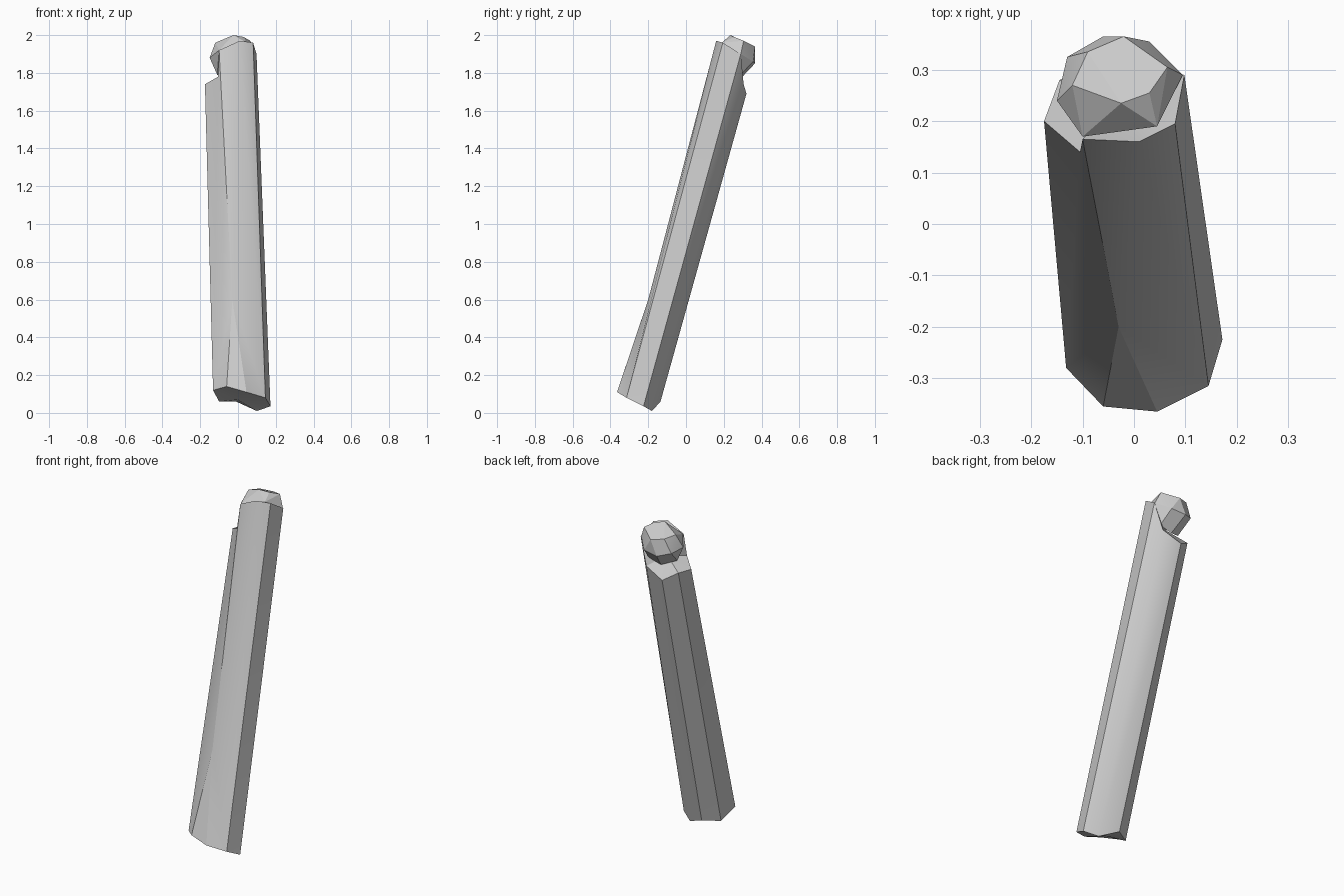
import bpy
import bmesh
import math
from mathutils import Vector

# Remove only the default cube
default_cube = bpy.data.objects.get("Cube")
if default_cube:
    bpy.data.objects.remove(default_cube, do_unlink=True)

# One plain grey for the whole piece
grey = bpy.data.materials.new("plain_grey")
grey.use_nodes = True
grey.diffuse_color = (0.6, 0.6, 0.6, 1.0)
grey.node_tree.nodes["Principled BSDF"].inputs["Base Color"].default_value = grey.diffuse_color


def finish(bm, name, angle):
    """Turn a bmesh into a named, shaded object."""
    bmesh.ops.recalc_face_normals(bm, faces=bm.faces[:])
    mesh = bpy.data.meshes.new(name)
    bm.to_mesh(mesh)
    bm.free()
    mesh.materials.append(grey)
    obj = bpy.data.objects.new(name, mesh)
    bpy.context.collection.objects.link(obj)
    bpy.ops.object.select_all(action='DESELECT')
    obj.select_set(True)
    bpy.context.view_layer.objects.active = obj
    bpy.ops.object.shade_smooth_by_angle(angle=math.radians(angle))
    return obj


# Leaning eight-sided shaft: each corner has a foot and a head position
bm = bmesh.new()


def corner(*position):
    return bm.verts.new(position)


front_foot = corner(-.06, -.355, .14)
front_toe = corner(.045, -.365, .11)
front_knee = corner(-.03, -.2, .6)
front_head = corner(.01, .16, 1.97)
inner_foot = corner(.145, -.315, .08)
inner_head = corner(.08, .195, 1.96)
side_foot = corner(.172, -.225, .035)
side_head = corner(.098, .29, 1.9)
rear_foot = corner(.1, -.18, .01)
rear_head = corner(.05, .305, 1.74)
back_foot = corner(-.01, -.135, .06)
back_head = corner(-.065, .32, 1.69)
far_foot = corner(-.1, -.19, .06)
far_head = corner(-.145, .28, 1.74)
outer_foot = corner(-.132, -.28, .12)
outer_head = corner(-.175, .2, 1.74)
step_low = corner(-.105, .14, 1.78)
step_high = corner(-.1, .165, 1.92)

# Long side panels
panels = [
    (front_foot, front_toe, front_knee),
    (front_toe, inner_foot, front_knee),
    (inner_foot, inner_head, front_head, front_knee),
    (inner_foot, side_foot, side_head, inner_head),
    (side_foot, rear_foot, rear_head, side_head),
    (rear_foot, back_foot, back_head, rear_head),
    (back_foot, far_foot, far_head, back_head),
    (far_foot, outer_foot, outer_head, far_head),
    (outer_foot, front_foot, front_knee, step_low, outer_head),
    (front_knee, front_head, step_high, step_low),
]
for panel in panels:
    for i in range(1, len(panel) - 1):
        bm.faces.new((panel[0], panel[i], panel[i + 1]))

# Slightly recessed base and a socket under the knob
base_rim = [front_foot, front_toe, inner_foot, side_foot,
            rear_foot, back_foot, far_foot, outer_foot]
head_rim = [front_head, inner_head, side_head, rear_head, back_head,
            far_head, outer_head, step_low, step_high]
base_centre = corner(0, -.23, .07)
socket_centre = corner(-.035, .23, 1.8)
for rim, centre in ((base_rim, base_centre), (head_rim, socket_centre)):
    for a, b in zip(rim, rim[1:] + rim[:1]):
        bm.faces.new((a, b, centre))
finish(bm, "leaning_shaft", 30)

# Faceted knob: convex skin around a few facet corners
knob_corners = [
    (-.025, .235, 2), (.03, .255, 1.99), (.065, .305, 1.97),
    (-.02, .365, 1.94), (-.09, .335, 1.95), (-.12, .27, 1.96),
    (-.15, .24, 1.88), (-.1, .17, 1.92), (.045, .19, 1.96),
    (.095, .29, 1.9), (.03, .355, 1.86), (-.06, .365, 1.85),
    (-.13, .325, 1.87), (-.11, .24, 1.79), (-.03, .28, 1.76), (.05, .28, 1.78),
]
bm = bmesh.new()
for position in knob_corners:
    bm.verts.new(Vector(position))
bmesh.ops.convex_hull(bm, input=bm.verts[:])
bmesh.ops.dissolve_limit(bm, angle_limit=math.radians(8),
                         verts=bm.verts[:], edges=bm.edges[:])
finish(bm, "faceted_knob", 15)
